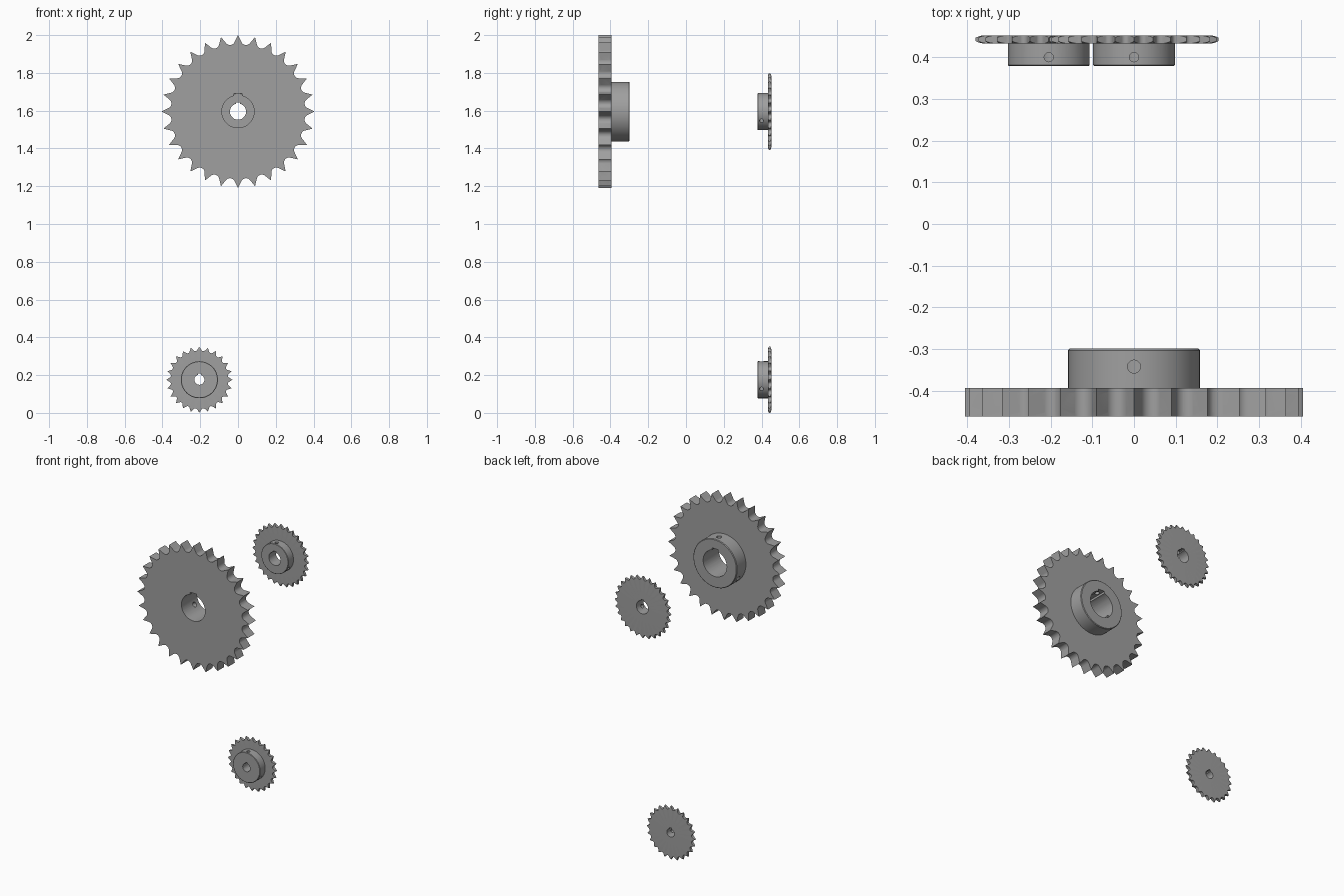
import bpy, bmesh
from math import sin, cos, pi, radians, asin
from mathutils import Matrix, Vector

cube = bpy.data.objects.get("Cube")
if cube:
    bpy.data.objects.remove(cube, do_unlink=True)

steel = bpy.data.materials.new("grey steel")
steel.use_nodes = True
GREY = (0.35, 0.35, 0.35, 1)
steel.diffuse_color = GREY
steel.node_tree.nodes["Principled BSDF"].inputs["Base Color"].default_value = GREY


def finish(bm, name):
    bmesh.ops.remove_doubles(bm, verts=bm.verts, dist=1e-6)
    bmesh.ops.recalc_face_normals(bm, faces=bm.faces)
    mesh = bpy.data.meshes.new(name)
    bm.to_mesh(mesh)
    bm.free()
    mesh.materials.append(steel)
    obj = bpy.data.objects.new(name, mesh)
    bpy.context.collection.objects.link(obj)
    return obj


def prism(name, outline, y0, y1):
    """Extrude an (x, z) outline along y."""
    bm = bmesh.new()
    face = bm.faces.new([bm.verts.new((x, y0, z)) for x, z in outline])
    new = bmesh.ops.extrude_face_region(bm, geom=[face])["geom"]
    bmesh.ops.translate(bm, vec=(0, y1 - y0, 0),
                        verts=[v for v in new if isinstance(v, bmesh.types.BMVert)])
    return finish(bm, name)


def lathe(name, profile, steps):
    """Spin an (r, y) profile around the y axis."""
    bm = bmesh.new()
    verts = [bm.verts.new((r, y, 0)) for r, y in profile]
    edges = [bm.edges.new(pair) for pair in zip(verts, verts[1:])]
    bmesh.ops.spin(bm, geom=verts + edges, cent=(0, 0, 0), axis=(0, 1, 0),
                   angle=2 * pi, steps=steps, use_duplicate=False)
    return finish(bm, name)


def tooth_outline(teeth, pitch, seat, tip):
    """Round roller seats joined by straight flanks that meet in points."""
    pitch_r = pitch / 2 / sin(pi / teeth)
    end = radians(53)
    pts = []
    for i in range(teeth):
        a = 2 * pi * i / teeth
        pts.append((tip * sin(a), tip * cos(a)))
        a += pi / teeth
        for k in range(11):
            b = end * (k / 5 - 1)
            u, v = seat * sin(b), pitch_r - seat * cos(b)
            pts.append((v * sin(a) + u * cos(a), v * cos(a) - u * sin(a)))
    return pts


def key_outline(bore, key_w, key_top):
    """Round bore with a square keyway at the top."""
    a0 = asin(key_w / 2 / bore)
    n = 48
    pts = []
    for i in range(n + 1):
        a = a0 + (2 * pi - 2 * a0) * i / n
        pts.append((bore * sin(a), bore * cos(a)))
    return pts + [(-key_w / 2, key_top), (key_w / 2, key_top)]


def screw_cutter(radius, length, y, angle):
    """Radial cylinder from the axis outwards, angle measured from the top."""
    bm = bmesh.new()
    turn = Matrix.Rotation(angle, 4, 'Y')
    place = Matrix.Translation((0, y, 0)) @ turn @ Matrix.Translation((0, 0, length / 2))
    bmesh.ops.create_cone(bm, cap_ends=True, segments=24, radius1=radius,
                          radius2=radius, depth=length, matrix=place)
    return finish(bm, "screw_cutter")


def sprocket(name, teeth, pitch, seat, thick, hub_r, hub_end, bore, key_w, key_top,
             screw_r, screw_y, location, turn=0):
    tip = pitch / 2 * (0.6 + cos(pi / teeth) / sin(pi / teeth))
    # Disc with rounded rim
    h, g = 0.45 * pitch, 0.13 * pitch
    rim = [(tip * 1.002 - h * (1 - k / 5), -g * (k / 5) ** 2) for k in range(6)]
    back = [(r, -thick - y) for r, y in reversed(rim)]
    body = lathe(name, [(0, 0)] + rim + back + [(0, -thick)], 112)
    # Hub with a small edge chamfer
    c = 0.025 * hub_r
    hub = lathe("hub", [(0, -thick / 2), (hub_r, -thick / 2), (hub_r, c - hub_end),
                        (hub_r - c, -hub_end), (0, -hub_end)], 72)
    tools = [
        ('INTERSECT', prism("teeth", tooth_outline(teeth, pitch, seat, tip), -thick - 0.01, 0.01)),
        ('UNION', hub),
        ('DIFFERENCE', prism("bore", key_outline(bore, key_w, key_top), -hub_end - 0.02, 0.02)),
        ('DIFFERENCE', screw_cutter(screw_r, hub_r * 1.15, -screw_y, 0)),
        ('DIFFERENCE', screw_cutter(screw_r, hub_r * 1.15, -screw_y, radians(120))),
    ]
    for op, tool in tools:
        mod = body.modifiers.new(op.title(), 'BOOLEAN')
        mod.operation, mod.object, mod.solver = op, tool, 'EXACT'
        tool.hide_render = True
    # Bake the cuts and drop the helpers
    bpy.context.view_layer.update()
    mesh = bpy.data.meshes.new_from_object(
        body.evaluated_get(bpy.context.evaluated_depsgraph_get()))
    body.modifiers.clear()
    body.data = mesh
    mesh.materials.clear()
    mesh.materials.append(steel)
    for _, tool in tools:
        bpy.data.objects.remove(tool, do_unlink=True)
    body.location = Vector(location)
    body.rotation_euler.z = turn
    bpy.ops.object.select_all(action='DESELECT')
    body.select_set(True)
    bpy.context.view_layer.objects.active = body
    bpy.ops.object.shade_smooth_by_angle(angle=radians(30))


P = 0.0855
Y = 0.452
sprocket("large_sprocket", 28, P, 0.0269, 0.0486, 0.158, 0.153, 0.0855, 0.044, 0.0965,
         0.0155, 0.11, (0, -Y, 1.595), pi)
sprocket("medium_sprocket", 28, P / 2, 0.0113, 0.0188, 0.098, 0.073, 0.0427, 0.0214, 0.049,
         0.011, 0.052, (0, Y, 1.595))
sprocket("small_sprocket", 24, P / 2, 0.0113, 0.0188, 0.098, 0.073, 0.0267, 0.016, 0.033,
         0.011, 0.052, (-0.2045, Y, 0.1755))
